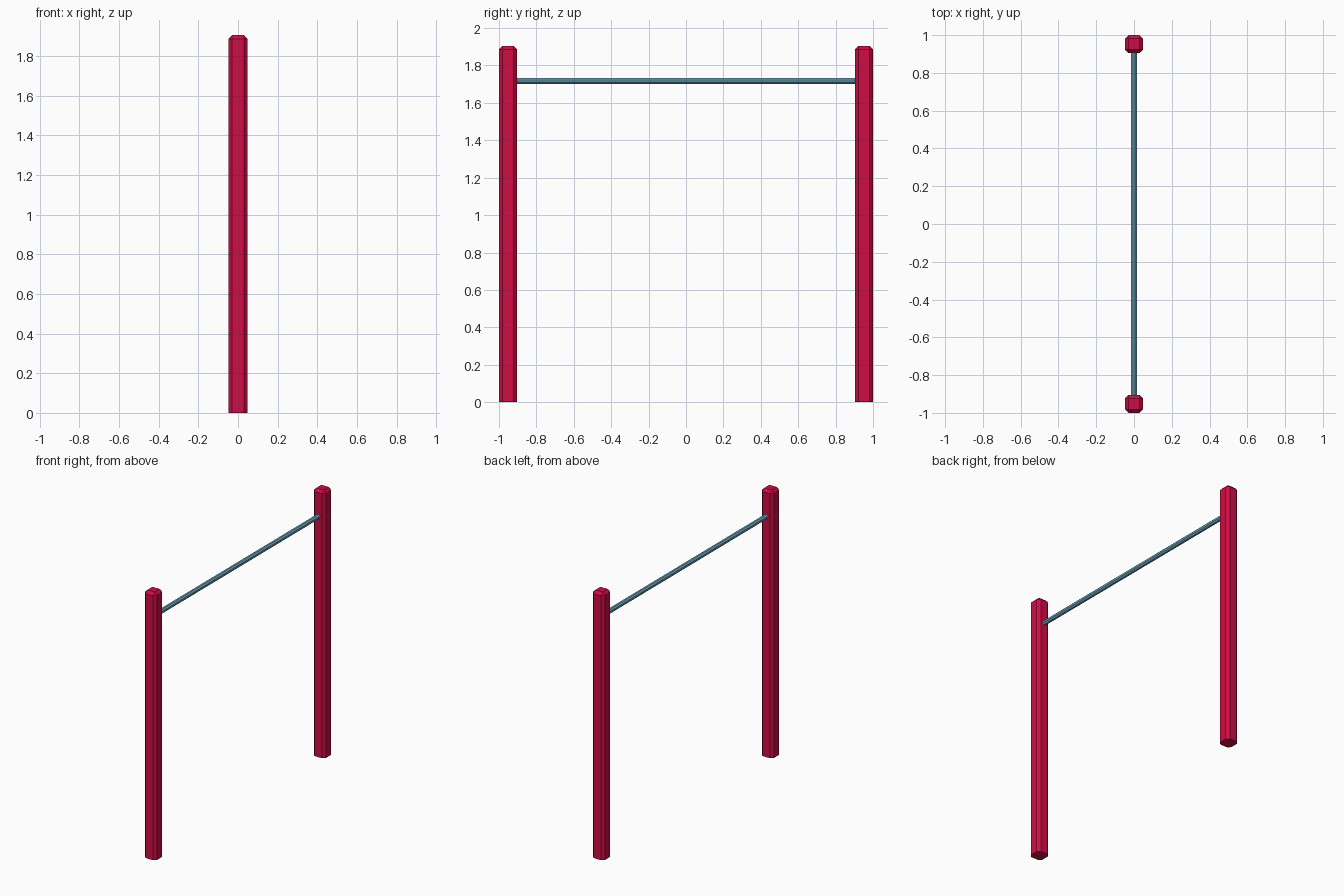
import bpy, bmesh, math
from mathutils import Matrix

if "Cube" in bpy.data.objects:
    bpy.data.objects.remove(bpy.data.objects["Cube"], do_unlink=True)

POST_W, POST_H, CHAMFER = 0.096, 1.905, 0.019
POST_Y = 1 - POST_W / 2
BAR_Z, BAR_R = 1.717, 0.017


def material(name, color):
    m = bpy.data.materials.new(name)
    m.use_nodes = True
    m.diffuse_color = color
    m.node_tree.nodes["Principled BSDF"].inputs["Base Color"].default_value = color
    return m


def add_object(name, bm, mat):
    mesh = bpy.data.meshes.new(name)
    bm.to_mesh(mesh)
    bm.free()
    mesh.materials.append(mat)
    obj = bpy.data.objects.new(name, mesh)
    bpy.context.collection.objects.link(obj)
    return obj


red = material("crimson paint", (0.62, 0.004, 0.06, 1))
blue = material("steel blue", (0.16, 0.38, 0.52, 1))

# Posts: square timbers, chamfered everywhere except around the foot
for name, side in (("front_post", -1), ("back_post", 1)):
    bm = bmesh.new()
    bmesh.ops.create_cube(bm, size=1, matrix=Matrix.Translation((0, 0, POST_H / 2))
                          @ Matrix.Diagonal((POST_W, POST_W, POST_H, 1)))
    edges = [e for e in bm.edges if max(v.co.z for v in e.verts) > 0.1]
    bmesh.ops.bevel(bm, geom=edges, offset=CHAMFER, segments=1, affect='EDGES')
    post = add_object(name, bm, red)
    post.location.y = side * POST_Y

# Crossbar: eight-sided rod between the inner faces of the posts
bm = bmesh.new()
bmesh.ops.create_cone(bm, cap_ends=True, segments=8, radius1=BAR_R, radius2=BAR_R,
                      depth=2 * (POST_Y - POST_W / 2) + 0.01,
                      matrix=Matrix.Rotation(math.pi / 2, 4, 'X')
                      @ Matrix.Rotation(math.pi / 8, 4, 'Z'))
bar = add_object("crossbar", bm, blue)
bar.location.z = BAR_Z
